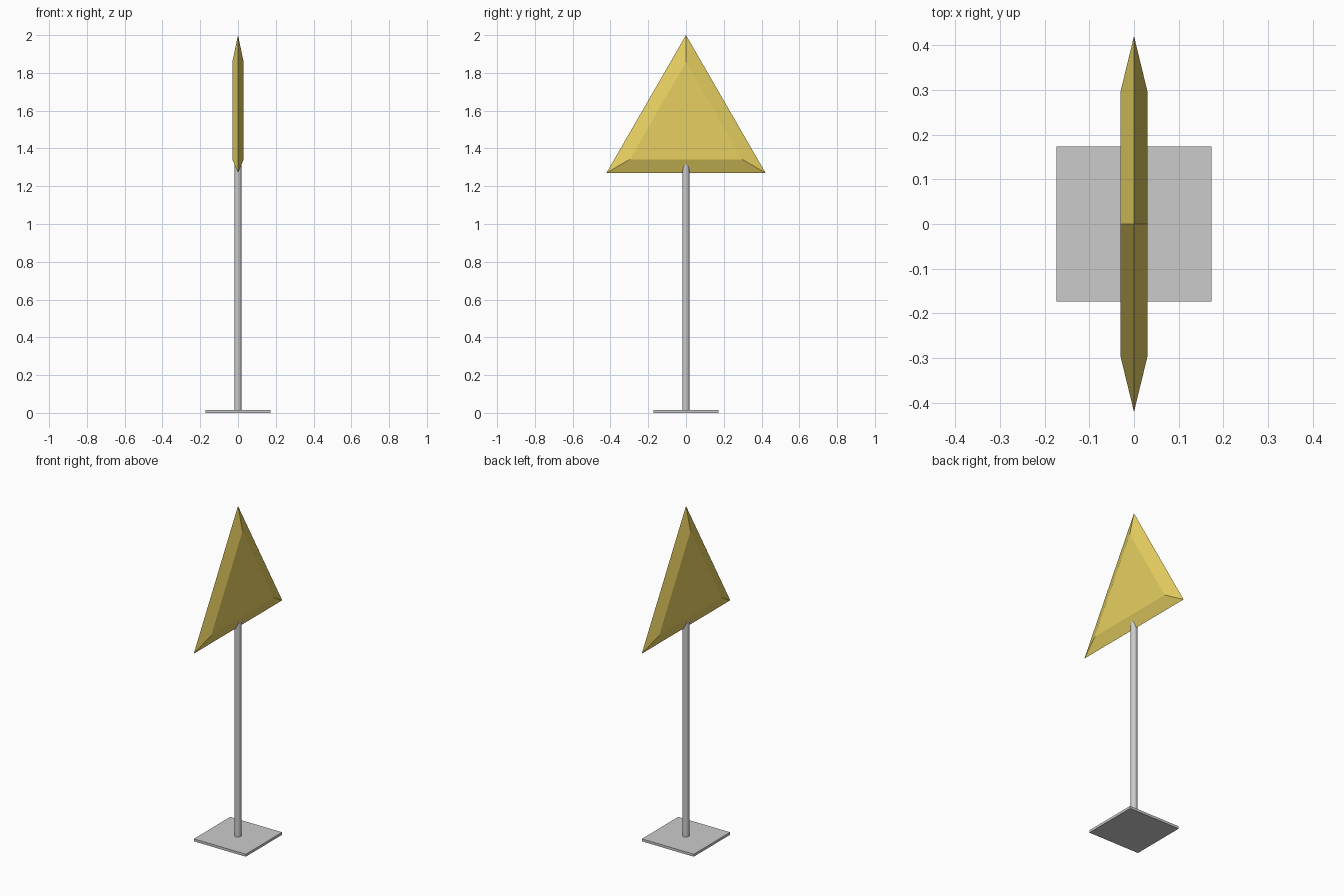
import bpy, bmesh
from math import cos, sin, pi

if "Cube" in bpy.data.objects:
    bpy.data.objects.remove(bpy.data.objects["Cube"])


def make_object(name, bm):
    bmesh.ops.recalc_face_normals(bm, faces=bm.faces)
    mesh = bpy.data.meshes.new(name)
    bm.to_mesh(mesh)
    bm.free()
    obj = bpy.data.objects.new(name, mesh)
    bpy.context.collection.objects.link(obj)
    return obj


# square base plate
bpy.ops.mesh.primitive_cube_add(size=1, location=(0, 0, 0.0075))
base = bpy.context.object
base.name = "base_plate"
base.scale = (0.346, 0.346, 0.015)

# round pole, its top hidden inside the sign
bpy.ops.mesh.primitive_cylinder_add(vertices=12, radius=0.019, depth=1.36,
                                    location=(0, 0, 0.69))
pole = bpy.context.object
pole.name = "pole"
bpy.ops.object.shade_smooth_by_angle()

# triangular sign: wide middle ring bevelled down to a smaller face each side
CENTRE = 1.514
bm = bmesh.new()
rings = []
for x, radius in ((-0.03, 0.343), (0, 0.486), (0.03, 0.343)):
    angles = [pi / 2 + i * 2 * pi / 3 for i in range(3)]
    rings.append([bm.verts.new((x, radius * cos(a), CENTRE + radius * sin(a)))
                  for a in angles])
for a, b in zip(rings, rings[1:]):
    for i in range(3):
        j = (i + 1) % 3
        bm.faces.new((a[i], a[j], b[j], b[i]))
bm.faces.new(rings[0])
bm.faces.new(rings[-1])
sign = make_object("triangle_sign", bm)

yellow = bpy.data.materials.new("yellow")
yellow.diffuse_color = (0.8, 0.63, 0.12, 1)
yellow.use_nodes = True
yellow.node_tree.nodes["Principled BSDF"].inputs["Base Color"].default_value = yellow.diffuse_color
sign.data.materials.append(yellow)
